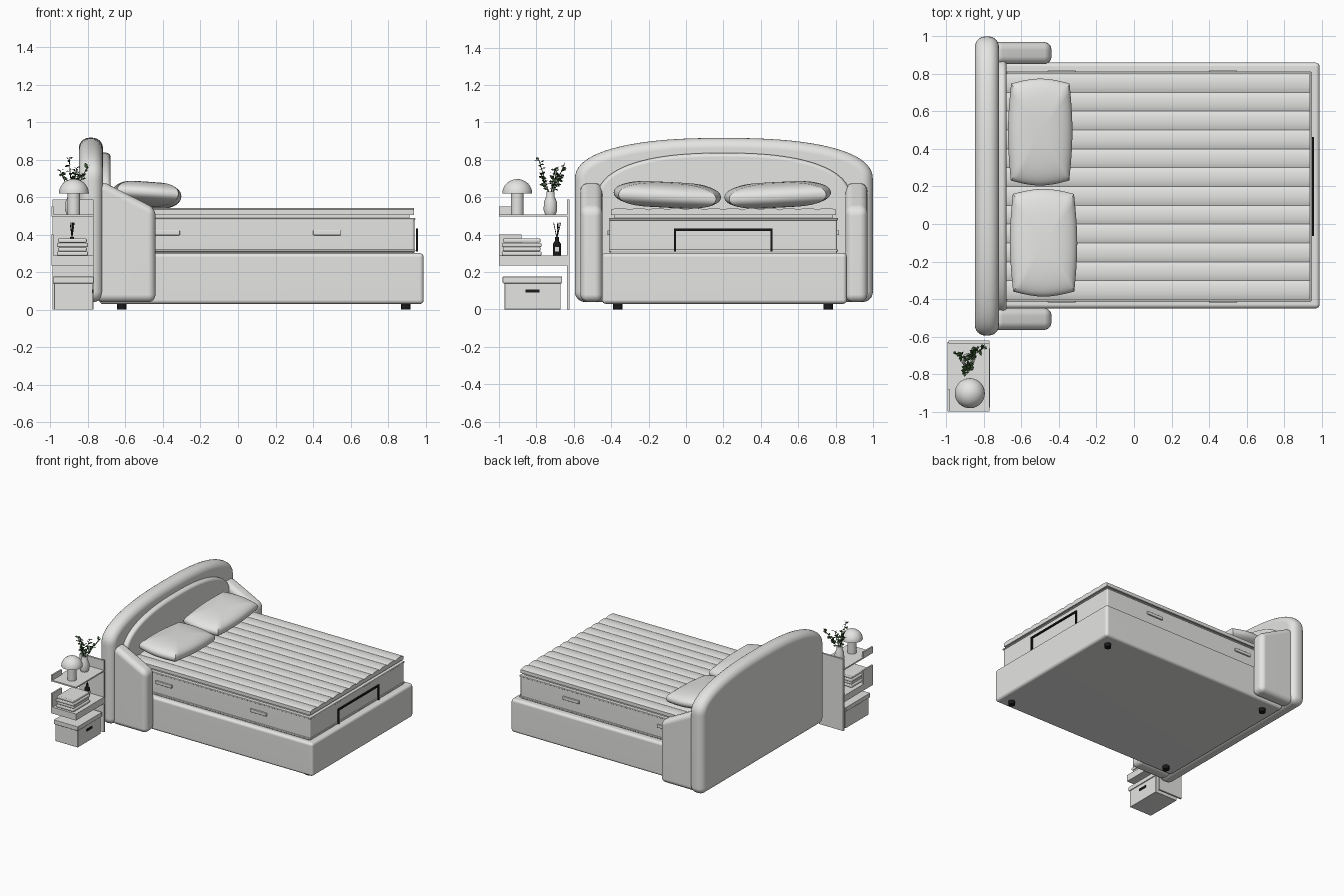
import bpy, bmesh, math, random
from mathutils import Vector

cube = bpy.data.objects.get("Cube")
if cube:
    bpy.data.objects.remove(cube)
random.seed(4)


def material(name, rgb):
    m = bpy.data.materials.new(name)
    m.use_nodes = True
    m.diffuse_color = (*rgb, 1)
    bsdf = next(n for n in m.node_tree.nodes if n.type == 'BSDF_PRINCIPLED')
    bsdf.inputs["Base Color"].default_value = (*rgb, 1)
    return m


FABRIC = material("pale grey", (0.78, 0.78, 0.765))
BLACK = material("black", (0.01, 0.01, 0.01))
GREEN = material("dark green", (0.035, 0.075, 0.025))


def finish(name, bm, mat, smooth=True):
    me = bpy.data.meshes.new(name)
    bm.to_mesh(me)
    bm.free()
    me.materials.append(mat)
    ob = bpy.data.objects.new(name, me)
    bpy.context.collection.objects.link(ob)
    if smooth:
        bpy.ops.object.select_all(action='DESELECT')
        ob.select_set(True)
        bpy.context.view_layer.objects.active = ob
        bpy.ops.object.shade_smooth_by_angle(angle=math.radians(40))
        wn = ob.modifiers.new("normals", 'WEIGHTED_NORMAL')
        wn.keep_sharp = True
    return ob


def prism(name, pts, axis, a, b, mat=FABRIC, bevel=0.0, seg=5):
    """Extrude a closed profile along x or y from a to b and round its hard edges."""
    bm = bmesh.new()
    place = (lambda p, t: (t, p[0], p[1])) if axis == 'x' else (lambda p, t: (p[0], t, p[1]))
    rings = [[bm.verts.new(place(p, t)) for p in pts] for t in (a, b)]
    n = len(pts)
    for r in rings:
        bm.faces.new(r)
    for i in range(n):
        j = (i + 1) % n
        bm.faces.new((rings[0][i], rings[0][j], rings[1][j], rings[1][i]))
    bmesh.ops.recalc_face_normals(bm, faces=bm.faces)
    if bevel:
        hard = [e for e in bm.edges if e.calc_face_angle(0) > 0.6]
        bmesh.ops.bevel(bm, geom=hard, offset=bevel, segments=seg, profile=0.5,
                        affect='EDGES', clamp_overlap=False)
    return finish(name, bm, mat)


def box(name, x, y, z, mat=FABRIC, bevel=0.0, seg=3):
    pts = [(y[0], z[0]), (y[1], z[0]), (y[1], z[1]), (y[0], z[1])]
    return prism(name, pts, 'x', x[0], x[1], mat, bevel, seg)


def lathe(name, profile, centre, mat=FABRIC, steps=32):
    """Spin a (radius, z) profile around a vertical axis."""
    bm = bmesh.new()
    vs = [bm.verts.new((r, 0, z)) for r, z in profile]
    es = [bm.edges.new(p) for p in zip(vs, vs[1:])]
    bmesh.ops.spin(bm, geom=vs + es, cent=(0, 0, 0), axis=(0, 0, 1),
                   angle=math.tau, steps=steps)
    bmesh.ops.remove_doubles(bm, verts=bm.verts, dist=1e-5)
    bmesh.ops.recalc_face_normals(bm, faces=bm.faces)
    bmesh.ops.translate(bm, verts=bm.verts, vec=(centre[0], centre[1], 0))
    return finish(name, bm, mat)


def rod(name, a, b, r, mat):
    bm = bmesh.new()
    a, b = Vector(a), Vector(b)
    bmesh.ops.create_cone(bm, cap_ends=True, segments=6, radius1=r, radius2=r,
                          depth=(b - a).length)
    bm.transform((b - a).to_track_quat('Z', 'Y').to_matrix().to_4x4())
    bmesh.ops.translate(bm, verts=bm.verts, vec=(a + b) / 2)
    return finish(name, bm, mat)


MID = 0.2025  # bed centre line in y


def arch(half, bottom, spring, top):
    pts = [(MID + half, bottom)]
    n = 40
    for i in range(n + 1):
        t = math.pi * i / n
        c, s = math.cos(t), max(math.sin(t), 0)
        pts.append((MID + half * math.copysign(abs(c) ** 0.83, c),
                    spring + (top - spring) * s ** 0.83))
    return pts + [(MID - half, bottom)]


# Headboard with inner pad
prism("headboard", arch(0.797, 0.04, 0.69, 0.917), 'x', -0.848, -0.72, bevel=0.055, seg=6)
prism("headboard_pad", arch(0.68, 0.1, 0.58, 0.837), 'x', -0.77, -0.68, bevel=0.022)

# Side wings
wing = [(-0.76, 0.04), (-0.44, 0.04), (-0.44, 0.54), (-0.70, 0.672), (-0.76, 0.68)]
for side, label in ((1, "left"), (-1, "right")):
    ys = sorted((MID + side * 0.65, MID + side * 0.767))
    prism(label + "_wing", wing, 'y', ys[0], ys[1], bevel=0.04)

# Base and feet
box("bed_base", (-0.74, 0.99), (-0.45, 0.86), (0.03, 0.302), bevel=0.022, seg=4)
for x in (-0.62, 0.895):
    for y in (-0.365, 0.76):
        lathe("foot", [(0, 0), (0.025, 0), (0.025, 0.035), (0, 0.035)], (x, y), BLACK, 20)

# Mattress with piping
box("mattress", (-0.68, 0.94), (-0.408, 0.808), (0.295, 0.488), bevel=0.012)
for z in (0.315, 0.483):
    box("mattress_piping", (-0.68, 0.945), (-0.413, 0.813), (z - 0.006, z + 0.006), bevel=0.004)
box("topper_core", (-0.67, 0.915), (-0.385, 0.785), (0.48, 0.51))

# Channelled topper: a wavy profile run along the bed
y0, y1, channels, per = -0.402, 0.802, 12, 8
wave = [(y0, 0.505), (y1, 0.505)]
for i in range(channels * per + 1):
    wave.append((y1 - (y1 - y0) * i / (channels * per),
                 0.533 + 0.009 * abs(math.sin(math.pi * i / per)) ** 0.7))
prism("topper", wave, 'x', -0.68, 0.938)

# Fabric grips on the mattress sides
for x in (-0.46, 0.4):
    for y in (-0.412, 0.812):
        box("side_grip", (x, x + 0.15), (y - 0.007, y + 0.007), (0.397, 0.423), bevel=0.004)

# Black rail at the foot end
for ys, zs in (((-0.065, 0.463), (0.42, 0.432)), ((-0.065, -0.053), (0.31, 0.432)),
               ((0.451, 0.463), (0.31, 0.432))):
    box("foot_rail", (0.948, 0.96), ys, zs, BLACK)


def pillow(name, centre, size, tilt, roll):
    bm = bmesh.new()
    bmesh.ops.create_uvsphere(bm, u_segments=64, v_segments=32, radius=1)
    for v in bm.verts:
        x, y, z = v.co
        big = max(abs(x), abs(y), 1e-6)
        r = math.hypot(x, y)
        k = (r / big) ** 0.72 * r ** -0.3 if r > 1e-4 else 0
        v.co = (x * k * size[0], y * k * size[1],
                math.copysign(abs(z) ** 0.9, z) * size[2])
    ob = finish(name, bm, FABRIC)
    ob.location = centre
    ob.rotation_euler = (roll, tilt, 0)


pillow("left_pillow", (-0.5, 0.49, 0.613), (0.172, 0.285, 0.066), 0.07, 0.05)
pillow("right_pillow", (-0.482, -0.1, 0.613), (0.18, 0.287, 0.066), 0.07, -0.05)

# Bedside shelf unit
box("shelf_back", (-0.99, -0.77), (-0.637, -0.622), (0, 0.587))
box("upper_shelf", (-0.995, -0.77), (-1.0, -0.63), (0.497, 0.508))
box("middle_shelf", (-0.995, -0.77), (-1.0, -0.63), (0.235, 0.288))
box("upper_shelf_lip", (-0.995, -0.983), (-1.0, -0.88), (0.5, 0.55))
box("middle_shelf_lip", (-0.995, -0.983), (-1.0, -0.88), (0.28, 0.40))

# Storage box with lid and handle
box("storage_box", (-0.98, -0.775), (-0.97, -0.67), (0, 0.15), bevel=0.003)
box("storage_lid", (-0.987, -0.768), (-0.98, -0.662), (0.14, 0.176), bevel=0.004)
box("storage_handle", (-0.776, -0.77), (-0.857, -0.783), (0.09, 0.108), BLACK)

# Stack of books
for i in range(4):
    d = 0.006 * (i % 2)
    z = 0.288 + 0.023 * i
    box("book", (-0.965 + d, -0.8 - d), (-0.985 + d, -0.772 - d), (z, z + 0.0225), bevel=0.007)

# Reed diffuser
lathe("diffuser_bottle", [(0, 0.288), (0.022, 0.288), (0.022, 0.35), (0.01, 0.368),
                          (0.01, 0.388), (0, 0.388)], (-0.885, -0.69), BLACK)
box("diffuser_label", (-0.865, -0.8625), (-0.7, -0.68), (0.31, 0.335))
for dx, dy in ((0.012, -0.018), (-0.01, 0.02), (0, 0.004), (0.006, 0.012)):
    rod("diffuser_reed", (-0.885, -0.69, 0.38), (-0.885 + dx, -0.69 + dy, 0.465), 0.002, BLACK)

# Table lamp
dome = [(0.08 * math.cos(t), 0.62 + 0.077 * math.sin(t))
        for t in (math.pi / 2 * i / 12 for i in range(12))]
lathe("lamp_stem", [(0, 0.508), (0.034, 0.508), (0.034, 0.63), (0, 0.63)], (-0.875, -0.902))
lathe("lamp_shade", [(0, 0.62)] + dome + [(0, 0.697)], (-0.875, -0.902), steps=40)

# Vase and plant
lathe("vase", [(0, 0.508), (0.028, 0.508), (0.036, 0.53), (0.035, 0.575), (0.022, 0.605),
               (0.022, 0.632), (0.015, 0.632), (0.015, 0.6), (0, 0.6)], (-0.885, -0.725))
leaves = bmesh.new()
root = Vector((-0.885, -0.725, 0.60))
tips = [(-0.9, -0.79, 0.81), (-0.95, -0.69, 0.745), (-0.8, -0.655, 0.765),
        (-0.86, -0.70, 0.755), (-0.87, -0.775, 0.72), (-0.84, -0.66, 0.72)]
for tip in map(Vector, tips):
    rod("plant_stem", root, tip, 0.002, GREEN)
    for i in range(18):
        base = root.lerp(tip, 0.35 + 0.65 * i / 17)
        out = Vector((random.uniform(-1, 1), random.uniform(-1, 1), random.uniform(-0.2, 0.7)))
        out = out.normalized() * random.uniform(0.02, 0.032)
        side = out.cross(Vector((random.uniform(-1, 1), random.uniform(-1, 1), 1))).normalized()
        side *= 0.009
        mid = base + out * 0.55
        leaves.faces.new([leaves.verts.new(p) for p in
                          (base, mid + side, base + out, mid - side)])
finish("plant_leaves", leaves, GREEN, smooth=False)
